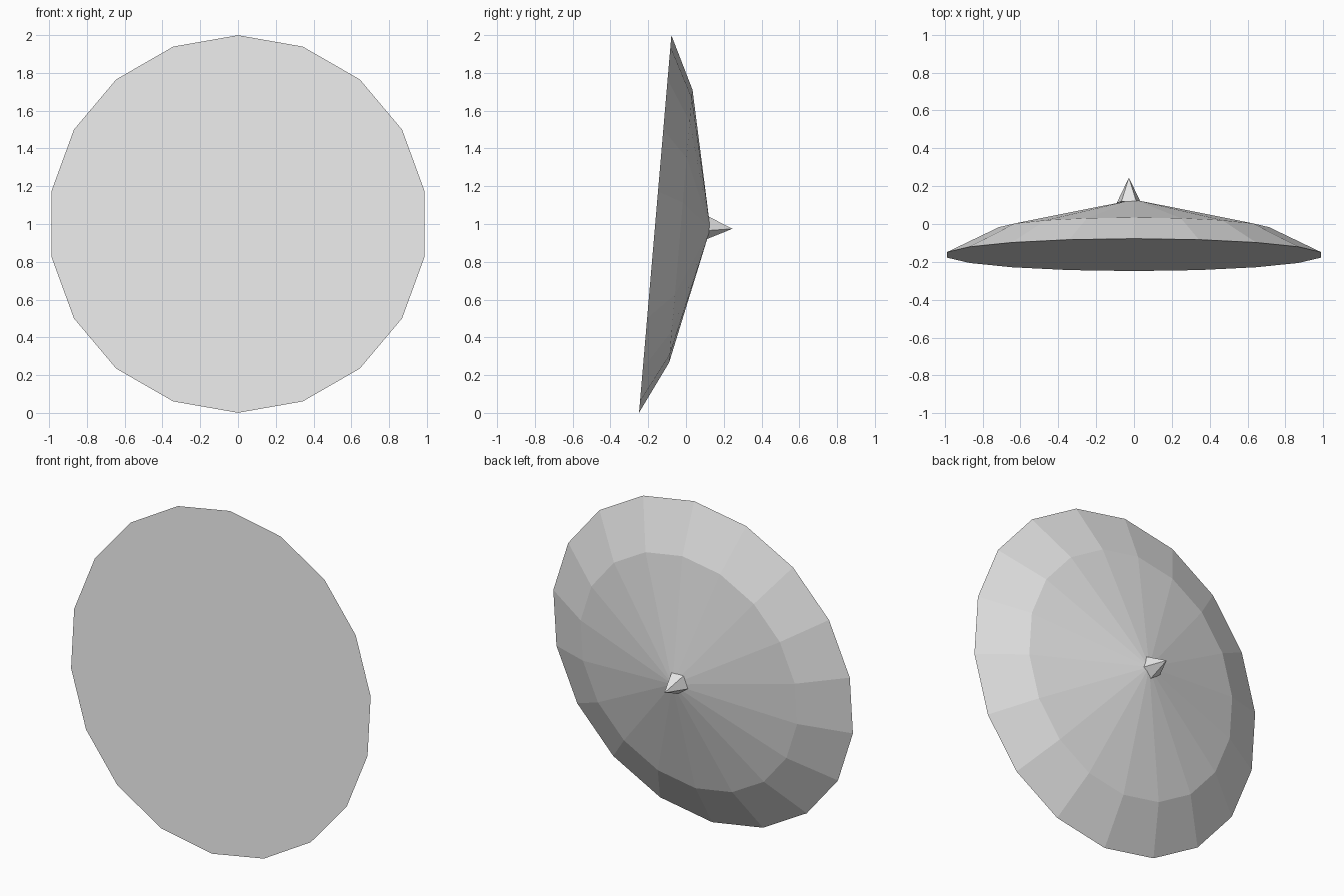
import bpy, bmesh, math
from mathutils import Matrix, Vector

cube = bpy.data.objects.get("Cube")
if cube:
    bpy.data.objects.remove(cube, do_unlink=True)

grey = bpy.data.materials.new("light_grey")
grey.use_nodes = True
colour = (0.8, 0.8, 0.8, 1)
grey.diffuse_color = colour
grey.node_tree.nodes["Principled BSDF"].inputs["Base Color"].default_value = colour

# The dish axis points backwards and leans slightly down
TILT = math.radians(-90 - 4.9)


def lathe(name, sides, rings, location, start):
    """Rings of (radius, height); the last one closes in a point."""
    bm = bmesh.new()
    loops = []
    for radius, height in rings[:-1]:
        angles = [start + math.tau * i / sides for i in range(sides)]
        loops.append([bm.verts.new((radius * math.cos(a), radius * math.sin(a), height))
                      for a in angles])
    tip = bm.verts.new((0, 0, rings[-1][1]))
    bm.faces.new(loops[0])
    for i in range(sides):
        j = (i + 1) % sides
        for low, high in zip(loops, loops[1:]):
            bm.faces.new((low[i], low[j], high[j], high[i]))
        bm.faces.new((loops[-1][i], loops[-1][j], tip))
    bm.transform(Matrix.Translation(Vector(location)) @ Matrix.Rotation(TILT, 4, "X"))
    bmesh.ops.recalc_face_normals(bm, faces=bm.faces)
    mesh = bpy.data.meshes.new(name)
    bm.to_mesh(mesh)
    bm.free()
    mesh.materials.append(grey)
    obj = bpy.data.objects.new(name, mesh)
    bpy.context.collection.objects.link(obj)
    return obj


# Shallow faceted dish with a flat front
lathe("dish", 18, [(1.003, 0), (0.725, 0.136), (0, 0.293)], (0, -0.163, 1.0), math.pi / 2)

# Small five-sided spike on the back, just off centre
lathe("spike", 5, [(0.067, 0), (0, 0.132)], (-0.027, 0.114, 0.986), math.pi / 2)
